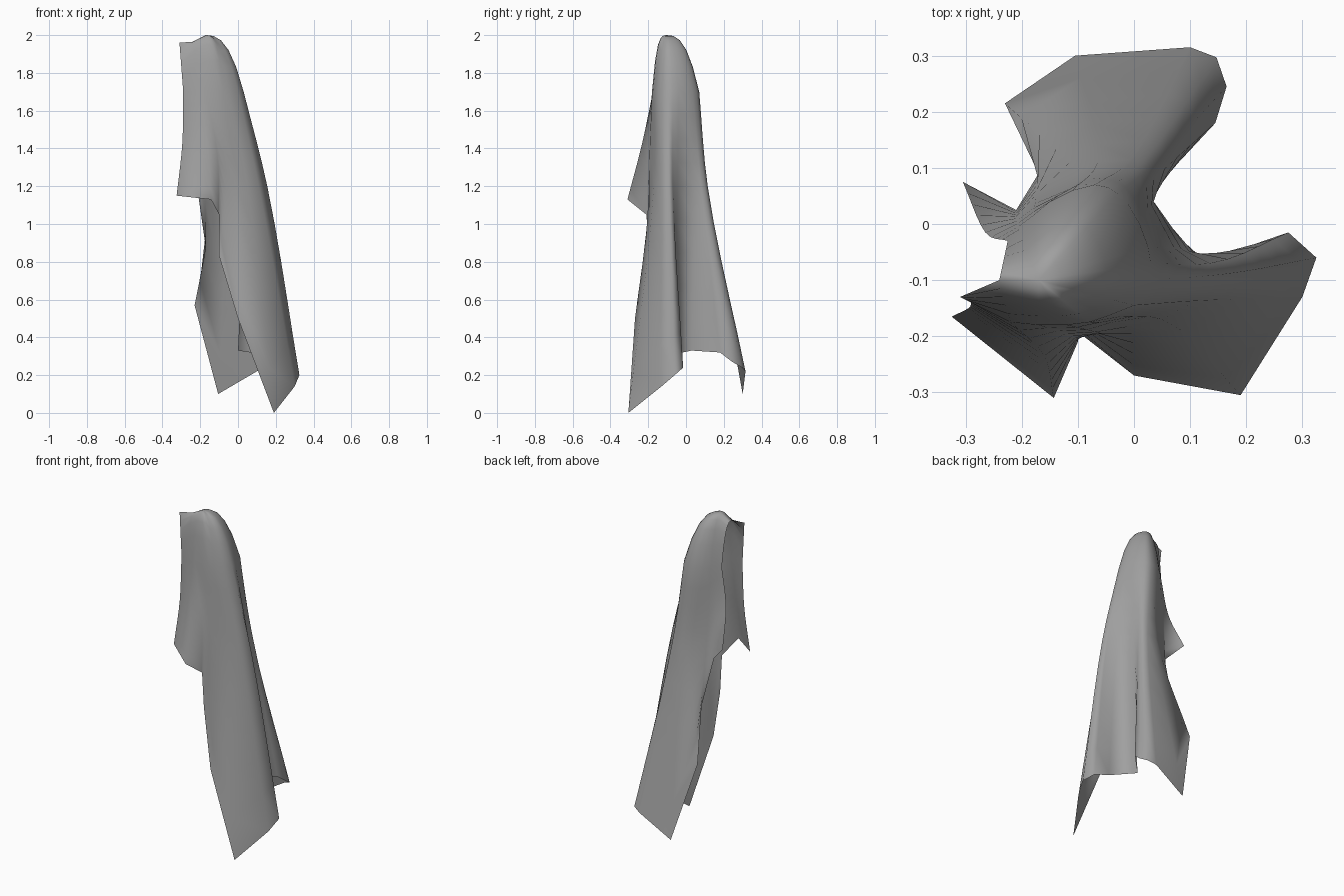
import bpy
import bmesh
from mathutils import Vector

start_cube = bpy.data.objects.get("Cube")
if start_cube:
    bpy.data.objects.remove(start_cube, do_unlink=True)

# Cloth colour
cloth_grey = bpy.data.materials.new("cloth_grey")
cloth_grey.use_nodes = True
colour = (0.35, 0.35, 0.35, 1)
cloth_grey.diffuse_color = colour
cloth_grey.node_tree.nodes["Principled BSDF"].inputs["Base Color"].default_value = colour

PEAK = Vector((-.17, -.1, 2))
SHOULDER_HEIGHT = 1.7
WAIST_HEIGHT = 1.2
FRONT_FOLDS = 5

# Each ring runs from the front flap, round the left side, to the back flap
shoulder = [
    (-.29, -.14), (-.22, -.175), (-.17, -.18), (-.12, -.18), (-.08, -.175),
    (-.05, -.165), (0, -.145), (.03, -.1), (.03, -.07), (.025, -.04),
    (.01, 0), (-.01, .035), (-.03, .055), (-.045, .065), (-.07, .07),
    (-.11, .06), (-.15, .04), (-.18, .015), (-.205, -.01), (-.225, -.03),
]
waist = [
    (-.295, -.15), (-.16, -.235), (-.11, -.2), (-.06, -.195), (-.01, -.183),
    (.05, -.17), (.11, -.137), (.155, -.09), (.135, -.07), (.085, -.045),
    (.035, .04), (.035, .08), (.028, .1), (.015, .11), (-.005, .115),
    (-.065, .11), (-.1, .09), (-.175, .045), (-.21, .01), (-.265, -.015),
]
hem = [
    (-.325, -.165, 1.15), (-.143, -.31, 1.13), (-.1, -.21, 1.05),
    (-.1, -.192, .83), (0, -.27, .5), (.19, -.305, 0),
    (.3, -.13, .14), (.325, -.06, .2), (.275, -.015, .24),
    (.13, -.065, .31), (0, .03, .33), (.145, .18, .32),
    (.165, .245, .27), (.147, .297, .24), (.1, .315, .22),
    (-.105, .3, .1), (-.23, .215, .57), (-.17, .09, .87),
    (-.21, .025, 1.15), (-.305, .075, 1.25),
]
# The two flaps meet along a short seam beside the peak
seam = Vector((-.24, -.1, 1.965))
flap_tops = {0: Vector((-.31, -.13, 1.96)), 1: seam, len(hem) - 1: seam}


def curve_between(start, end, leave, arrive, steps):
    """Points along a smooth curve from start up to, but not including, end."""
    points = []
    for step in range(steps):
        t = step / steps
        a, b = t * t * (3 - 2 * t), t * (1 - t)
        points.append(start.lerp(end, a) + leave * b * (1 - t) - arrive * b * t)
    return points


def fold_line(index):
    """One line of cloth running from the top down to the hem."""
    low = Vector(hem[index])
    high = Vector((*shoulder[index], SHOULDER_HEIGHT))
    middle_z = max(WAIST_HEIGHT, (SHOULDER_HEIGHT + low.z) / 2)
    middle = Vector((*waist[index], middle_z))
    top = flap_tops.get(index, PEAK)

    # Rounded crown, fullest at the front
    power = 1 if index == 0 else 3.5 if index < FRONT_FOLDS else 2.6
    line = []
    for spread in (0, .2, .4, .6, .8):
        point = top.lerp(high, spread)
        point.z = top.z - (top.z - high.z) * spread ** power
        line.append(point)

    # Hanging cloth below the shoulder, flaring gently at the waist
    upper, lower = middle - high, low - middle
    flare = (upper.normalized() + lower.normalized()) / 2
    line += curve_between(high, middle, upper, flare * upper.length, 4)
    line += curve_between(middle, low, flare * lower.length, lower, 5)
    line.append(low)
    return line


# Draped sheet
bm = bmesh.new()
grid = [[bm.verts.new(point) for point in fold_line(i)] for i in range(len(hem))]
for left, right in zip(grid, grid[1:]):
    for row in range(len(left) - 1):
        bm.faces.new((left[row], left[row + 1], right[row + 1], right[row]))
bmesh.ops.remove_doubles(bm, verts=bm.verts, dist=.0005)

mesh = bpy.data.meshes.new("draped_cloth")
bm.to_mesh(mesh)
bm.free()
mesh.materials.append(cloth_grey)
draped_cloth = bpy.data.objects.new("draped_cloth", mesh)
bpy.context.collection.objects.link(draped_cloth)

bpy.context.view_layer.objects.active = draped_cloth
draped_cloth.select_set(True)
bpy.ops.object.shade_smooth()
